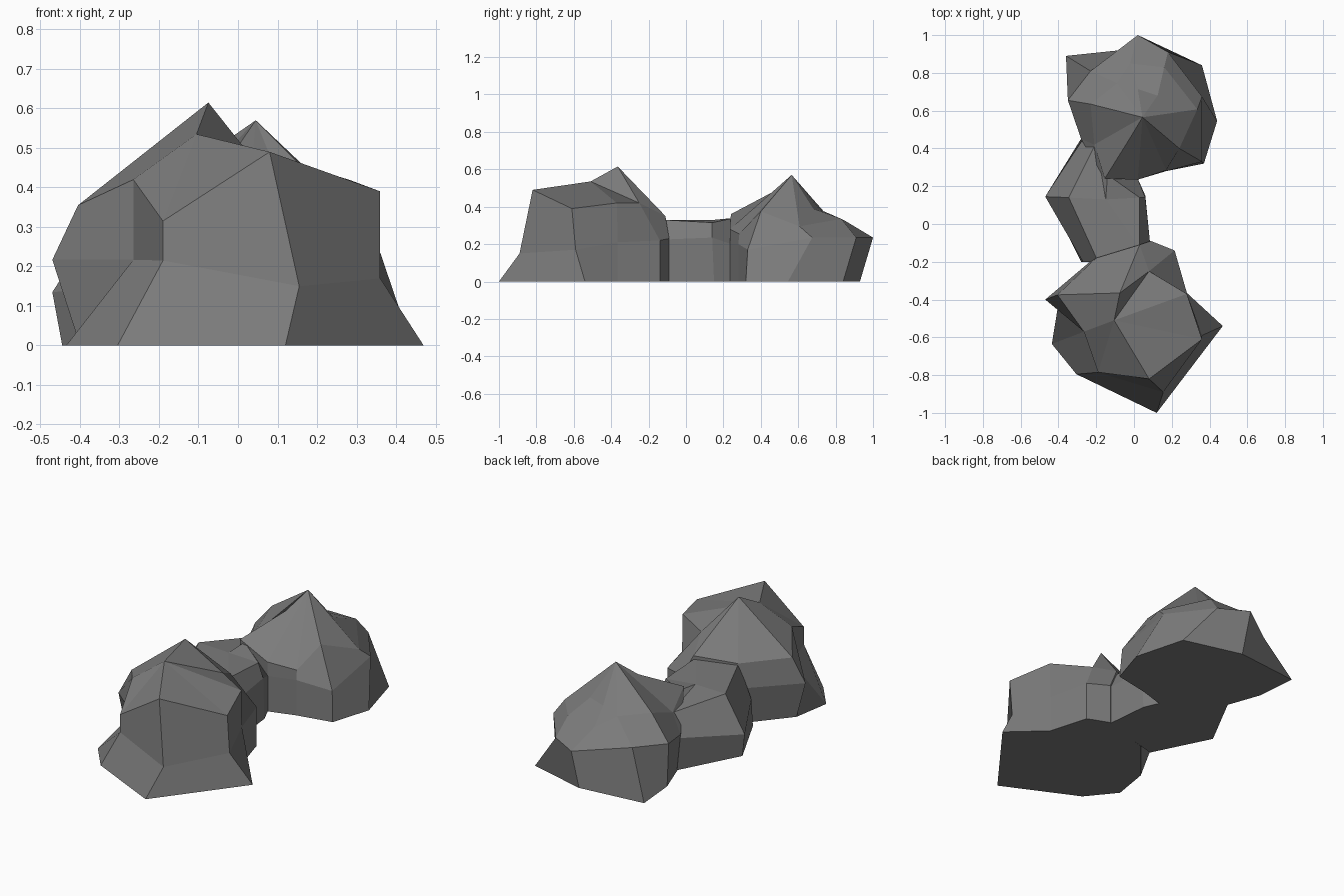
import bpy, bmesh

stone = bpy.data.materials.new("grey stone")
stone.diffuse_color = (0.2, 0.2, 0.2, 1)


def rock(name, columns, peak, ridges=None):
    """Loft a faceted rock from columns running base -> waist -> shoulder,
    closing on the peak (or on a secondary ridge point for some columns)."""
    ridges = ridges or {}
    bm = bmesh.new()
    grid = []
    for i, col in enumerate(columns):
        grid.append([bm.verts.new(p) for p in (*col, ridges.get(i, peak), peak)])
    n = len(grid)
    for i in range(n):
        a, b = grid[i], grid[(i + 1) % n]
        for k in range(4):
            bm.faces.new((a[k], b[k], b[k + 1], a[k + 1]))
    bm.faces.new([c[0] for c in reversed(grid)])
    bmesh.ops.remove_doubles(bm, verts=bm.verts, dist=0.001)
    bmesh.ops.recalc_face_normals(bm, faces=bm.faces)
    me = bpy.data.meshes.new(name)
    bm.to_mesh(me)
    bm.free()
    me.materials.append(stone)
    ob = bpy.data.objects.new(name, me)
    bpy.context.collection.objects.link(ob)
    return ob


# Tall front boulder: flat sloping top (ledge) with a spike behind it
ledge = (-.105, -.51, .535)
back_corner = ((.215, -.14, 0), (.215, -.14, .22), (.08, -.25, .42))
front = rock("rock_cluster", [
    ((.12, -1, 0), (.155, -.89, .15), (.08, -.82, .49)),
    ((.47, -.54, 0), (.36, -.59, .17), (.36, -.61, .39)),
    ((.28, -.365, 0), (.28, -.365, .21), (.28, -.37, .42)),
    back_corner, back_corner,
    ((.09, -.09, 0), (.09, -.09, .23), (.03, -.11, .35)),
    ((-.2, -.18, 0), (-.21, -.18, .2), (-.2, -.18, .34)),
    ((-.40, -.42, 0), (-.47, -.40, .217), (-.405, -.375, .355)),
    ((-.435, -.635, 0), (-.265, -.57, .217), (-.265, -.57, .42)),
    ((-.305, -.795, 0), (-.19, -.785, .215), (-.19, -.785, .315)),
], (-.075, -.365, .615), {i: ledge for i in (0, 1, 2, 3, 8, 9)})

# Low middle boulder
middle = rock("middle_rock", [
    ((.085, -.1, 0), (.085, -.1, .225), (.03, -.13, .33)),
    ((.06, .15, 0), (.06, .14, .235), (.03, .14, .315)),
    ((.02, .24, 0), (.02, .24, .2), (-.14, .26, .34)),
    ((-.25, .50, 0), (-.25, .48, .18), (-.20, .43, .29)),
    ((-.445, .13, 0), (-.47, .145, .135), (-.345, .14, .33)),
    ((-.28, -.2, 0), (-.27, -.2, .15), (-.19, -.2, .33)),
], (-.15, .13, .328))

# Rear boulder
rear = rock("rear_rock", [
    ((.44, .545, 0), (.36, .675, .235), (.335, .607, .295)),
    ((.36, .84, 0), (.18, .91, .235), (.16, .83, .335)),
    ((.02, .93, 0), (.02, 1, .235), (-.02, .85, .325)),
    ((-.36, .89, 0), (-.23, .81, .25), (-.09, .745, .365)),
    ((-.34, .655, 0), (-.35, .655, .245), (-.23, .635, .38)),
    ((-.276, .477, 0), (-.28, .45, .2), (-.21, .42, .295)),
    ((-.2, .28, 0), (-.17, .25, .2), (-.155, .24, .36)),
    ((.02, .235, 0), (.02, .235, .2), (.02, .235, .28)),
    ((.17, .28, 0), (.17, .28, .2), (.17, .285, .255)),
    ((.37, .32, 0), (.36, .33, .17), (.24, .4, .375)),
], (.045, .565, .57), {1: (.125, .68, .39), 2: (.02, .715, .385), 6: (-.02, .457, .475)})

# Fuse the three boulders into one solid
bpy.context.view_layer.objects.active = front
for other in (middle, rear):
    mod = front.modifiers.new("fuse", 'BOOLEAN')
    mod.operation = 'UNION'
    mod.solver = 'EXACT'
    mod.object = other
    bpy.ops.object.modifier_apply(modifier=mod.name)
    bpy.data.objects.remove(other)
